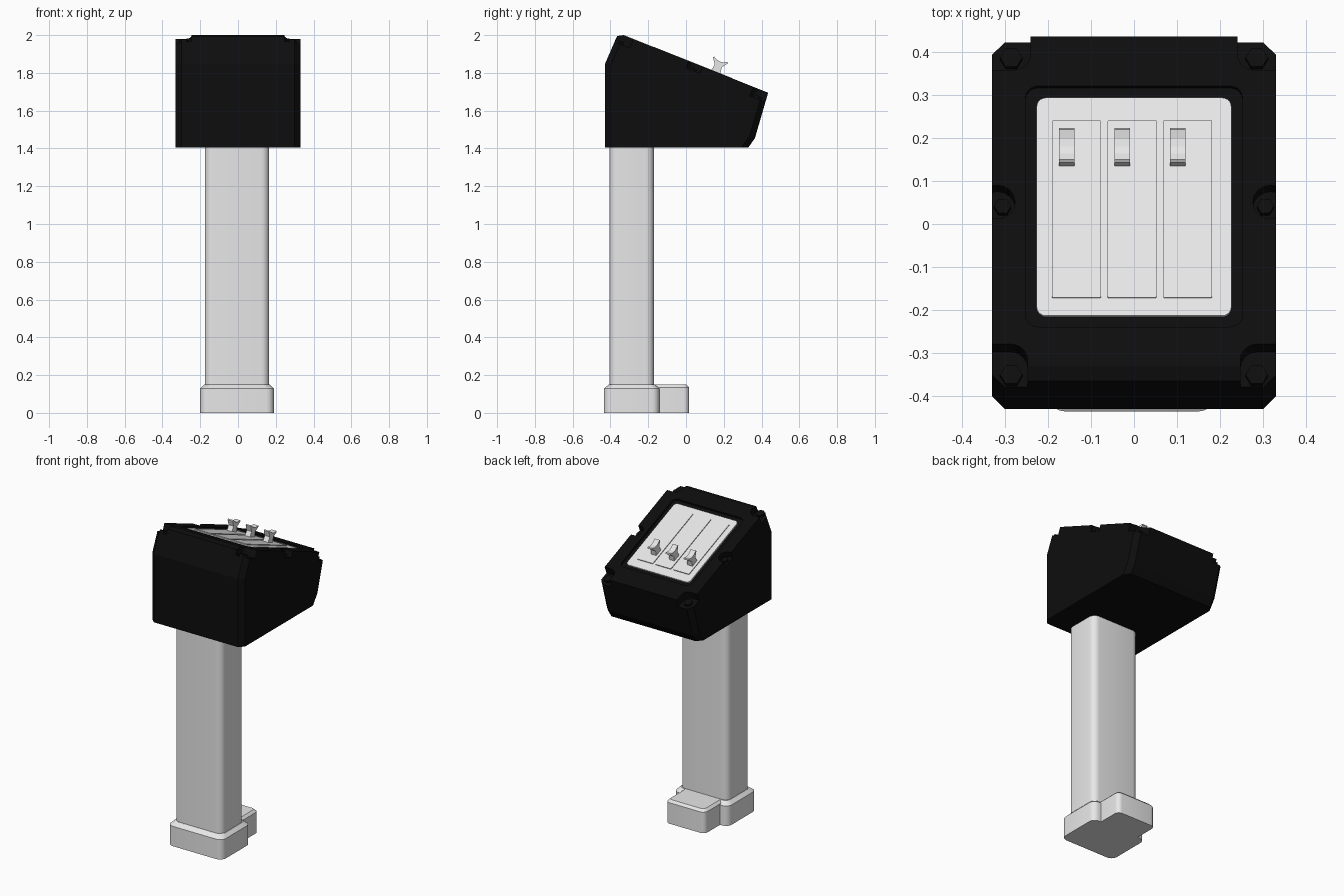
import bpy, bmesh, math
from mathutils import Matrix

if "Cube" in bpy.data.objects:
    bpy.data.objects.remove(bpy.data.objects["Cube"], do_unlink=True)


def material(name, rgb, rough):
    m = bpy.data.materials.new(name)
    m.use_nodes = True
    m.diffuse_color = (*rgb, 1)
    b = next(n for n in m.node_tree.nodes if n.type == 'BSDF_PRINCIPLED')
    b.inputs["Base Color"].default_value = (*rgb, 1)
    b.inputs["Roughness"].default_value = rough
    return m


BLACK = material("housing black", (0.004, 0.004, 0.004), 0.6)
GREY = material("light grey", (0.8, 0.8, 0.8), 0.5)


def rounded(x0, x1, y0, y1, r, n=5):
    """Outline of a rectangle with rounded corners."""
    pts = []
    corners = ((x1 - r, y1 - r), (x0 + r, y1 - r), (x0 + r, y0 + r), (x1 - r, y0 + r))
    for k, (cx, cy) in enumerate(corners):
        for i in range(n + 1):
            a = math.pi / 2 * (k + i / n)
            pts.append((cx + r * math.cos(a), cy + r * math.sin(a)))
    return pts


def polygon(cx, cy, r, n):
    return [(cx + r * math.cos(2 * math.pi * i / n), cy + r * math.sin(2 * math.pi * i / n))
            for i in range(n)]


def loft(name, stages, mat, frame=Matrix(), smooth=False):
    """Closed solid through (outline, height) stages, placed by a frame."""
    bm = bmesh.new()
    rings = [[bm.verts.new((x, y, h)) for x, y in outline] for outline, h in stages]
    for a, b in zip(rings, rings[1:]):
        for i in range(len(a)):
            j = (i + 1) % len(a)
            bm.faces.new((a[i], a[j], b[j], b[i]))
    bm.faces.new(rings[0][::-1])
    bm.faces.new(rings[-1])
    bm.transform(frame)
    bmesh.ops.recalc_face_normals(bm, faces=bm.faces)
    me = bpy.data.meshes.new(name)
    bm.to_mesh(me)
    bm.free()
    me.materials.append(mat)
    ob = bpy.data.objects.new(name, me)
    bpy.context.collection.objects.link(ob)
    if smooth:
        activate(ob)
        bpy.ops.object.shade_smooth_by_angle(angle=math.radians(35))
    return ob


def activate(ob):
    bpy.ops.object.select_all(action='DESELECT')
    ob.select_set(True)
    bpy.context.view_layer.objects.active = ob


def cut(target, outline, depth):
    """Sink a pocket of the given outline into the sloping deck."""
    cutter = loft("pocket_cutter", [(outline, -depth), (outline, 0.2)], BLACK, DECK)
    cutter.hide_render = True
    mod = target.modifiers.new("pocket", 'BOOLEAN')
    mod.operation, mod.solver, mod.object = 'DIFFERENCE', 'EXACT', cutter
    activate(target)
    bpy.ops.object.modifier_apply(modifier=mod.name)
    bpy.data.objects.remove(cutter, do_unlink=True)


# Frames: the sloping deck, and side profiles (y, z) extruded along x
DECK = Matrix.Translation((0, 0, 1.868)) @ Matrix.Rotation(-math.atan(0.3987), 4, 'X')
SIDE = Matrix(((0, 0, 1, 0), (1, 0, 0, 0), (0, 1, 0, 0), (0, 0, 0, 1)))

# Foot with a rear step, and the column
loft("base", [(rounded(-0.2, 0.19, -0.435, -0.14, 0.04), 0),
              (rounded(-0.2, 0.19, -0.435, -0.14, 0.04), 0.128),
              (rounded(-0.178, 0.168, -0.408, -0.165, 0.035), 0.15)], GREY, smooth=True)
loft("base_step", [(rounded(-0.145, 0.135, -0.25, 0.017, 0.03), 0),
                   (rounded(-0.145, 0.135, -0.25, 0.017, 0.03), 0.135),
                   (rounded(-0.13, 0.12, -0.24, 0.002, 0.025), 0.15)], GREY, smooth=True)
column = rounded(-0.176, 0.165, -0.405, -0.17, 0.042)
loft("column", [(column, 0.14), (column, 1.41)], GREY, smooth=True)

# Console housing, with chamfered front and back corners
profile = [(-0.43, 1.405), (-0.43, 1.845), (-0.365, 1.995), (-0.33, 2.0),
           (0.435, 1.695), (0.365, 1.455), (0.33, 1.405)]
housing = loft("console_housing", [(profile, -0.33), (profile, 0.33)], BLACK, SIDE)
bm = bmesh.new()
bm.from_mesh(housing.data)
edges = []
for e in bm.edges:
    a, b = (v.co for v in e.verts)
    y = (a.y + b.y) / 2
    if abs(a.x - b.x) < 0.01 and (y < -0.36 or y > 0.34):
        edges.append(e)
bmesh.ops.bevel(bm, geom=edges, offset=0.03, segments=1, affect='EDGES')
bm.to_mesh(housing.data)
bm.free()

# Recess for the panel, bolt pockets and hexagonal bolts on both sides
cut(housing, rounded(-0.252, 0.252, -0.257, 0.345, 0.03), 0.012)
for side, s in (("left", 1), ("right", -1)):
    for place, outline, depth, spot, r in (
            ("front", rounded(0.247, 0.5, -0.6, -0.3, 0.04), 0.05, (0.285, -0.362), 0.026),
            ("middle", polygon(0.318, 0.055, 0.042, 16), 0.04, (0.305, 0.055), 0.02),
            ("back", rounded(0.24, 0.5, 0.385, 0.7, 0.04), 0.05, (0.285, 0.43), 0.026)):
        cut(housing, [(s * x, y) for x, y in outline], depth)
        bolt = polygon(s * spot[0], spot[1], r, 6)
        loft(f"{place}_{side}_bolt", [(bolt, -depth - 0.005), (bolt, -depth + 0.015)], BLACK, DECK)

# Control panel with three slider tracks
panel = rounded(-0.226, 0.226, -0.228, 0.317, 0.022)
loft("control_panel", [(panel, -0.014), (panel, -0.003)], GREY, DECK)
knob = [(-0.026, -0.002), (-0.02, 0.035), (-0.043, 0.066), (-0.038, 0.072), (-0.018, 0.062),
        (0, 0.059), (0.018, 0.062), (0.038, 0.072), (0.043, 0.066), (0.02, 0.035), (0.026, -0.002)]
for i in range(3):
    x = -0.19 + 0.129 * i
    track = rounded(x, x + 0.113, -0.184, 0.259, 0.002, 1)
    loft(f"slider_track_{i + 1}", [(track, -0.004), (track, 0.002)], GREY, DECK)
    centre = Matrix.Translation((x + 0.034, 0.17, 0))
    loft(f"slider_knob_{i + 1}", [(knob, -0.018), (knob, 0.018)], GREY, DECK @ centre @ SIDE)
